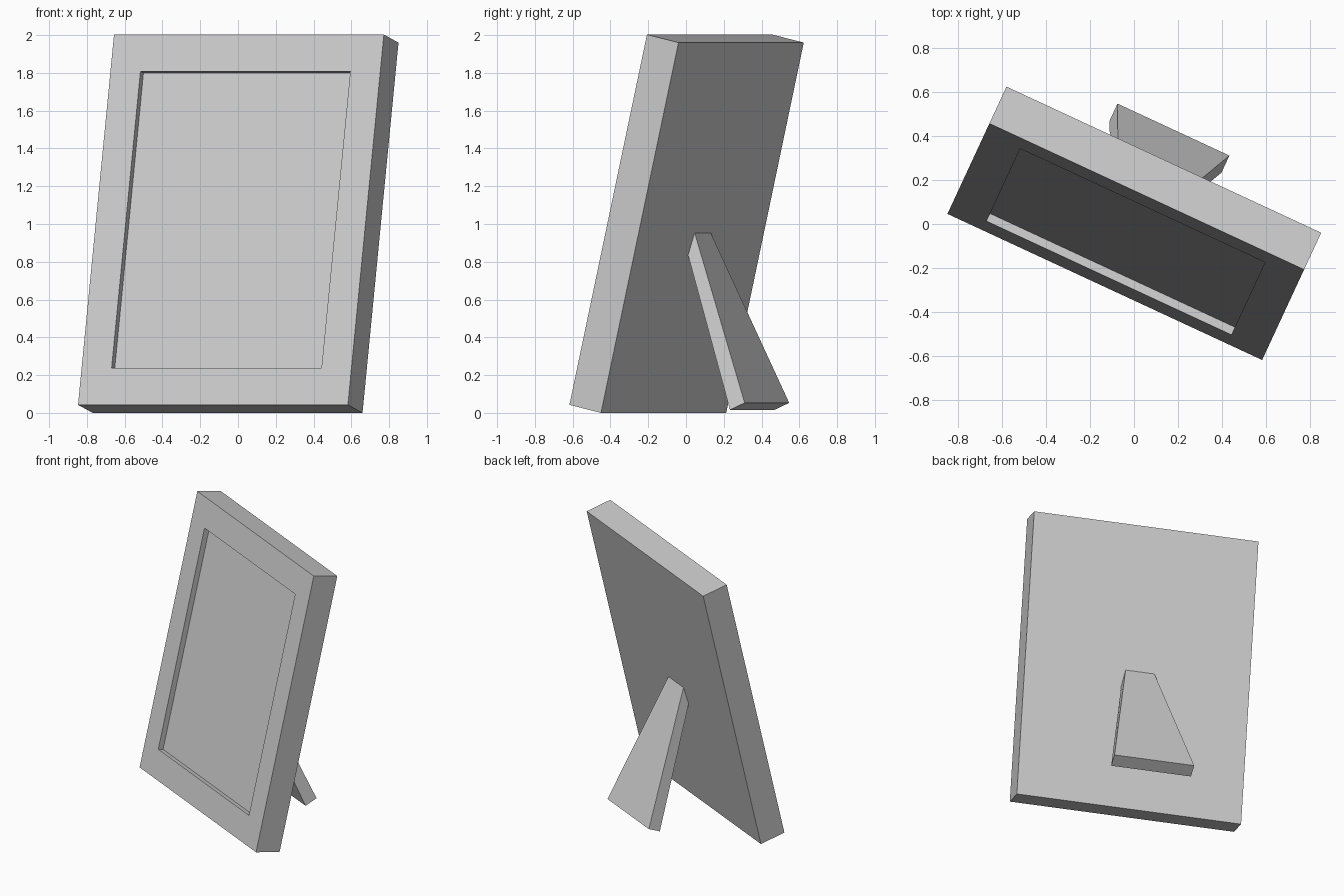
import bpy, bmesh
from math import radians
from mathutils import Matrix

if "Cube" in bpy.data.objects:
    bpy.data.objects.remove(bpy.data.objects["Cube"])

TURN = Matrix.Rotation(radians(-24.9), 4, 'Z')


def loft(name, rings, matrix):
    """Bridge four-cornered rings in order and cap both ends."""
    bm = bmesh.new()
    loops = [[bm.verts.new(p) for p in ring] for ring in rings]
    for a, b in zip(loops, loops[1:]):
        for i in range(4):
            j = (i + 1) % 4
            bm.faces.new((a[i], a[j], b[j], b[i]))
    bm.faces.new(loops[0])
    bm.faces.new(loops[-1])
    bmesh.ops.recalc_face_normals(bm, faces=bm.faces)
    mesh = bpy.data.meshes.new(name)
    bm.to_mesh(mesh)
    bm.free()
    obj = bpy.data.objects.new(name, mesh)
    bpy.context.collection.objects.link(obj)
    obj.matrix_world = matrix
    return obj


def upright(y, mx=0.0, mz=0.0):
    """Rectangle of the frame at depth y, inset by margins mx and mz."""
    w, h = 1.575 / 2 - mx, 2.012
    return [(-w, y, mz), (w, y, mz), (w, y, h - mz), (-w, y, h - mz)]


# Picture frame: back, front rim, opening edge, recessed picture panel
tilt = Matrix.Translation((0, -0.315, 0.0425)) @ Matrix.Rotation(radians(-13), 4, 'X')
loft("picture_frame",
     [upright(0.189), upright(0), upright(0, 0.175, 0.2), upright(0.039, 0.175, 0.2)],
     TURN @ tilt)


# Easel leg: tapered board leaning against the back of the frame
def leg_ring(back, front):
    (wb, yb, zb), (wf, yf, zf) = back, front
    c = -0.018
    return [(c - wb, yb, zb), (c + wb, yb, zb), (c + wf, yf, zf), (c - wf, yf, zf)]


loft("easel_leg",
     [leg_ring((0.28, 0.464, 0.053), (0.28, 0.378, 0.016)),
      leg_ring((0.097, 0.080, 0.975), (0.121, 0.054, 0.855))],
     TURN)
